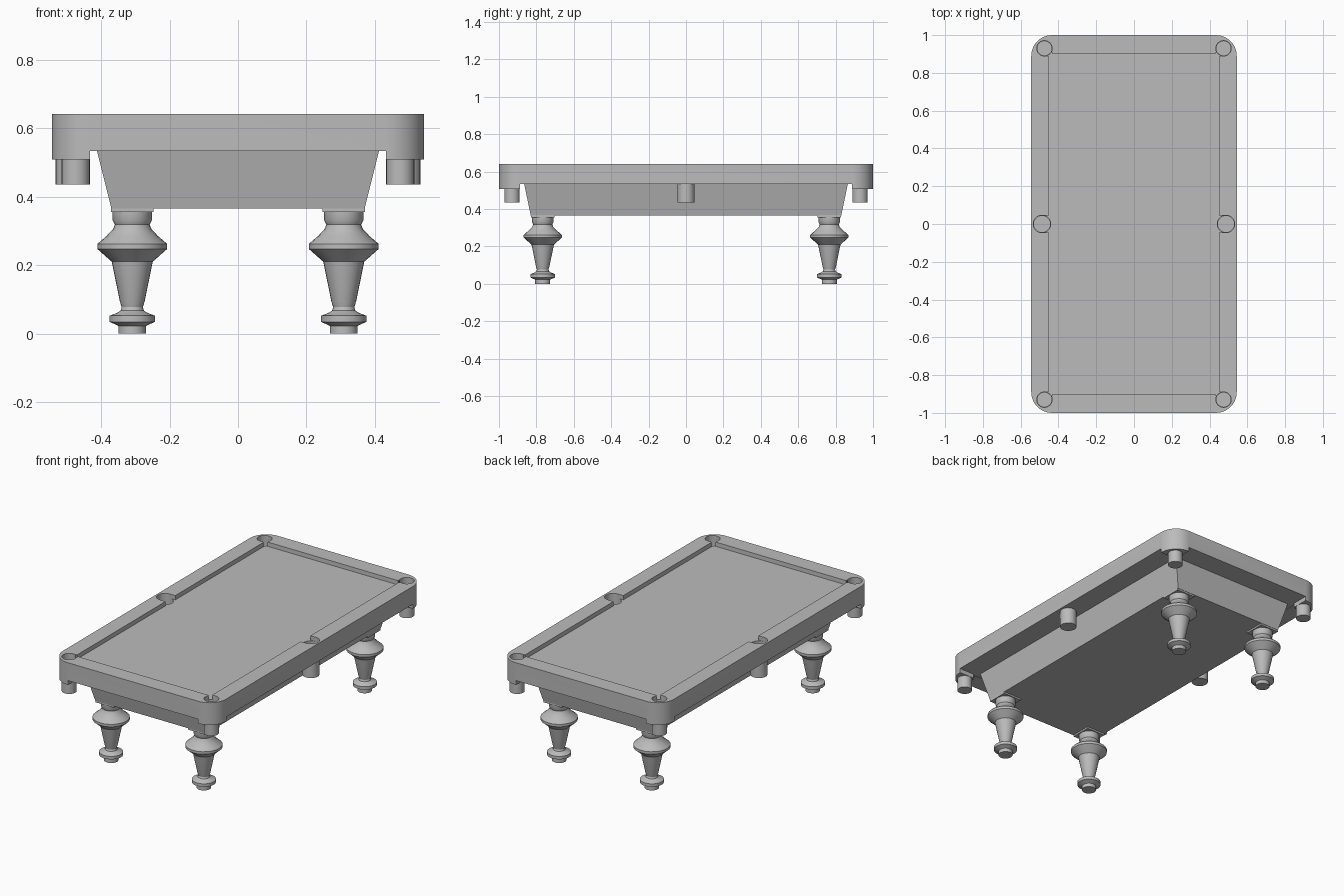
import bpy, bmesh, math
from mathutils import Matrix, Vector

if "Cube" in bpy.data.objects:
    bpy.data.objects.remove(bpy.data.objects["Cube"], do_unlink=True)

grey = bpy.data.materials.new("plain grey")
grey.use_nodes = True
COLOUR = (0.5, 0.5, 0.5, 1)
grey.diffuse_color = COLOUR
for node in grey.node_tree.nodes:
    if node.type == 'BSDF_PRINCIPLED':
        node.inputs["Base Color"].default_value = COLOUR

HX, TOP, BED, UNDER, DROP = 0.544, 0.642, 0.617, 0.534, 0.508


def finish(name, bm, smooth=False):
    bmesh.ops.recalc_face_normals(bm, faces=bm.faces[:])
    mesh = bpy.data.meshes.new(name)
    bm.to_mesh(mesh)
    bm.free()
    obj = bpy.data.objects.new(name, mesh)
    bpy.context.collection.objects.link(obj)
    mesh.materials.append(grey)
    if smooth:
        smooth_shade(obj)
    return obj


def activate(obj):
    bpy.ops.object.select_all(action='DESELECT')
    obj.select_set(True)
    bpy.context.view_layer.objects.active = obj


def smooth_shade(obj):
    activate(obj)
    bpy.ops.object.shade_smooth_by_angle(angle=math.radians(30))


def prism(name, low, high, z0, z1):
    """Solid between two outlines of equal length."""
    bm = bmesh.new()
    a = [bm.verts.new((x, y, z0)) for x, y in low]
    b = [bm.verts.new((x, y, z1)) for x, y in high]
    bm.faces.new(a[::-1])
    bm.faces.new(b)
    for i in range(len(a)):
        j = (i + 1) % len(a)
        bm.faces.new((a[i], a[j], b[j], b[i]))
    return finish(name, bm)


def rect(hx, hy, cx=0, cy=0):
    return [(cx + sx * hx, cy + sy * hy)
            for sx, sy in ((-1, -1), (1, -1), (1, 1), (-1, 1))]


def circle(cx, cy, r, n=24):
    return [(cx + r * math.cos(math.tau * i / n), cy + r * math.sin(math.tau * i / n))
            for i in range(n)]


def rounded(hx, hy, r, n=10):
    pts = []
    for q, (sx, sy) in enumerate(((1, 1), (-1, 1), (-1, -1), (1, -1))):
        for i in range(n + 1):
            t = math.pi / 2 * (q + i / n)
            pts.append((sx * (hx - r) + r * math.cos(t), sy * (hy - r) + r * math.sin(t)))
    return pts


def cut(obj, cutter):
    mod = obj.modifiers.new("cut", 'BOOLEAN')
    mod.operation = 'DIFFERENCE'
    mod.solver = 'EXACT'
    mod.object = cutter
    activate(obj)
    bpy.ops.object.modifier_apply(modifier=mod.name)
    bpy.data.objects.remove(cutter, do_unlink=True)


def lathe(name, profile, centre, n=24):
    bm = bmesh.new()
    verts = [bm.verts.new((r, 0, z)) for r, z in profile]
    edges = [bm.edges.new(p) for p in zip(verts, verts[1:])]
    bmesh.ops.spin(bm, geom=verts + edges, cent=(0, 0, 0), axis=(0, 0, 1),
                   angle=math.tau, steps=n)
    bmesh.ops.remove_doubles(bm, verts=bm.verts[:], dist=0.0001)
    bmesh.ops.transform(bm, matrix=Matrix.Translation(Vector((*centre, 0))), verts=bm.verts[:])
    return finish(name, bm, smooth=True)


# Pocket centres and radii
pockets = [(sx * 0.474, sy * 0.93, 0.041) for sx in (-1, 1) for sy in (-1, 1)]
pockets += [(sx * 0.487, 0, 0.046) for sx in (-1, 1)]

# Rail frame: rounded slab with deeper corners and a bevelled cushion edge
frame = prism("rail_frame", rounded(HX, 1, 0.11), rounded(HX, 1, 0.11), DROP, TOP)
cut(frame, prism("cutter", rect(0.433, 2), rect(0.433, 2), 0.4, UNDER))
cut(frame, prism("cutter", rect(1, 0.888), rect(1, 0.888), 0.4, UNDER))
cut(frame, prism("cutter", rect(0.4415, 0.8935), rect(0.4515, 0.9035), UNDER - 0.1, TOP + 0.02))

# Playing surface
bed = prism("playing_bed", rect(0.455, 0.907), rect(0.455, 0.907), UNDER + 0.002, BED)

for x, y, r in pockets:
    for part in (frame, bed):
        hole = circle(x, y, r)
        cut(part, prism("cutter", hole, hole, 0.4, 0.8))

# Open mouths from the pockets onto the bed
for s in (-1, 1):
    mouth = rect(0.03, 0.046, s * 0.46)
    cut(frame, prism("cutter", mouth, mouth, BED - 0.001, 0.8))
    for t in (-1, 1):
        mouth = rect(0.012, 0.012, s * 0.447, t * 0.899)
        cut(frame, prism("cutter", mouth, mouth, BED - 0.001, 0.8))
smooth_shade(frame)
smooth_shade(bed)

# Ball cups hanging under the pockets
for i, (x, y, r) in enumerate(pockets):
    lathe(f"pocket_cup_{i + 1}",
          [(0, 0.435), (r, 0.435), (r, UNDER + 0.03), (r - 0.003, UNDER + 0.03),
           (r - 0.003, 0.445), (0, 0.445)], (x, y))

# Tapered body under the rails
prism("tapered_body", rect(0.37, 0.83), rect(0.413, 0.866), 0.365, UNDER + 0.004)

# Turned legs with square mounting plates
leg_profile = [(0, 0), (0.04, 0), (0.04, 0.022), (0.048, 0.026), (0.066, 0.034),
               (0.066, 0.052), (0.045, 0.06), (0.034, 0.067), (0.031, 0.077),
               (0.036, 0.093), (0.06, 0.21), (0.102, 0.247), (0.102, 0.262),
               (0.075, 0.285), (0.056, 0.305), (0.051, 0.318), (0.057, 0.33),
               (0.057, 0.357), (0, 0.357)]
for sy, end in ((-1, "front"), (1, "back")):
    for sx, side in ((-1, "right"), (1, "left")):
        x, y = sx * 0.309, sy * 0.766
        lathe(f"{end}_{side}_leg", leg_profile, (x, y))
        plate = rect(0.062, 0.062, x, y)
        prism(f"{end}_{side}_leg_plate", plate, plate, 0.355, 0.367)
